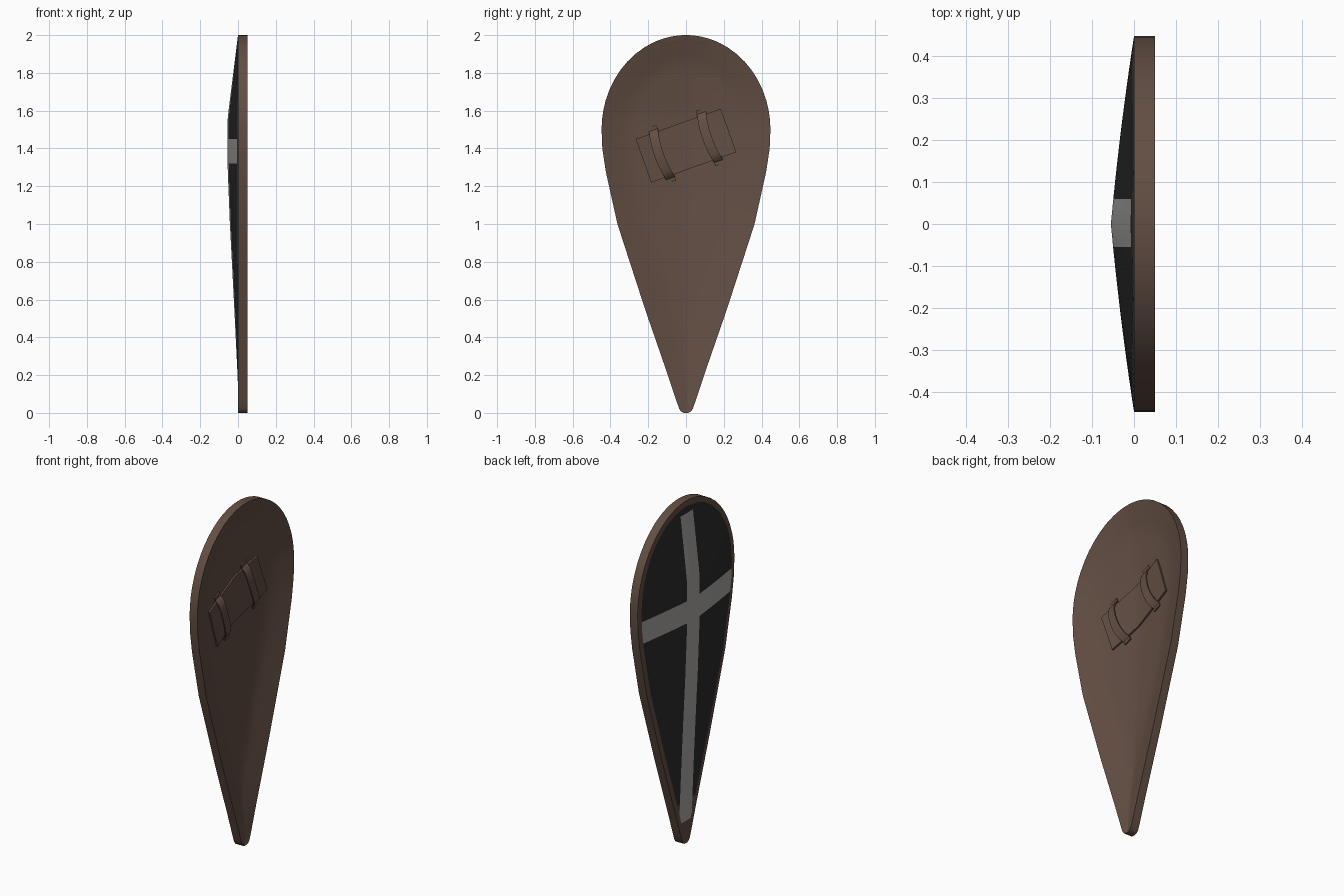
import bpy, bmesh, math
from mathutils import Vector

if "Cube" in bpy.data.objects:
    bpy.data.objects.remove(bpy.data.objects["Cube"])

def mat(name, c):
    m = bpy.data.materials.new(name)
    m.diffuse_color = (*c, 1)
    m.use_nodes = True
    m.node_tree.nodes["Principled BSDF"].inputs["Base Color"].default_value = m.diffuse_color
    return m

BROWN = mat("brown_wood", (0.124, 0.077, 0.057))
BLACK = mat("black_paint", (0.024, 0.024, 0.024))
GREY = mat("grey_paint", (0.39, 0.38, 0.37))

BORDER, RIM, CORE = 0.03, 0.05, 0.02
LOWER = [(0, .012), (.006, .025), (.022, .036), (.055, .048), (.2, .096), (.55, .217),
         (1.0, .363), (1.28, .425), (1.4, .443), (1.5, .447)]
RIDGE = [(0, 0), (.15, 0), (.6, .022), (1.0, .043), (1.3, .055), (1.56, .055), (2.0, 0)]

def lerp(table, z):
    for (a, p), (b, q) in zip(table, table[1:]):
        if z <= b:
            return p + (q - p) * (z - a) / (b - a)
    return table[-1][1]

def half_width(z):
    if z <= 1.5:
        return lerp(LOWER, z)
    return .447 * math.sqrt(max(0, 1 - ((z - 1.5) / .5) ** 2))

def inner_width(z):
    w = half_width(z)
    if z <= 1.5:
        return max(w - BORDER, .5 * w)
    k = 1 - ((z - 1.5) / (.5 - BORDER)) ** 2
    return max((.447 - BORDER) * math.sqrt(max(0, k)), .1 * w)

def front_x(y, z):
    t = min(1, abs(y) / half_width(z))
    return -lerp(RIDGE, z) * ((1 - t) + .25 * t * (1 - t))

def depth(y, z):
    """Board thickness: full at the rim, thinner in the hollow."""
    if z > 1.5:
        d = .47 * (1 - math.hypot(y / .447, (z - 1.5) / .5))
    else:
        d = half_width(z) - abs(y)
    return CORE + (RIM - CORE) * max(0, 1 - max(0, d) / .15)

def slab(name, rows, thick):
    """Closed sheet from a grid of points, thickened along +x."""
    bm = bmesh.new()
    A = [[bm.verts.new(p) for p in r] for r in rows]
    B = [[bm.verts.new(Vector(p) + Vector((thick(p[1], p[2]), 0, 0))) for p in r] for r in rows]
    n, m = len(rows), len(rows[0])
    for i in range(n - 1):
        for j in range(m - 1):
            bm.faces.new((A[i][j], A[i][j+1], A[i+1][j+1], A[i+1][j]))
            bm.faces.new((B[i][j], B[i+1][j], B[i+1][j+1], B[i][j+1]))
        for j in (0, m - 1):
            bm.faces.new((A[i][j], A[i+1][j], B[i+1][j], B[i][j]))
    for j in range(m - 1):
        for i in (0, n - 1):
            bm.faces.new((A[i][j], A[i][j+1], B[i][j+1], B[i][j]))
    bmesh.ops.recalc_face_normals(bm, faces=bm.faces)
    return name, bm

def finish(name, bm, mats):
    me = bpy.data.meshes.new(name)
    bm.to_mesh(me)
    bm.free()
    for m in mats:
        me.materials.append(m)
    ob = bpy.data.objects.new(name, me)
    bpy.context.collection.objects.link(ob)
    bpy.ops.object.select_all(action='DESELECT')
    ob.select_set(True)
    bpy.context.view_layer.objects.active = ob
    bpy.ops.object.shade_smooth_by_angle(angle=math.radians(35))
    return ob

# Shield body: dished teardrop board
zs = sorted({z for z, _ in LOWER} | {.1, .13, .25, .4, .75, .88, 1.15, 2 - BORDER} |
            {1.5 + .5 * math.sin(math.radians(a)) for a in
             (6, 12, 18, 25, 32, 39, 46, 53, 60, 66, 71, 76, 80, 84, 87, 89)})
rows = []
for z in zs:
    w, wi = half_width(z), inner_width(z)
    ys = [-w] + [wi * s / 8 for s in range(-8, 9)] + [w]
    rows.append([(front_x(y, z), y, z) for y in ys])
name, bm = slab("shield_board", rows, depth)

# Cut the painted cross into the board
for co, no in (((0, -.055, 0), (0, 1, 0)), ((0, .06, 0), (0, 1, 0)),
               ((0, 0, 1.32), (0, 0, 1)), ((0, 0, 1.45), (0, 0, 1))):
    bmesh.ops.bisect_plane(bm, geom=bm.verts[:] + bm.edges[:] + bm.faces[:],
                           plane_co=co, plane_no=no, dist=1e-5)
for f in bm.faces:
    c = f.calc_center_median()
    if f.normal.x > -.7 or abs(c.y) > inner_width(c.z) or c.z > 2 - BORDER:
        continue
    upright = -.055 < c.y < .06 and .13 < c.z < 1.94
    arm = 1.32 < c.z < 1.45
    if upright or arm:
        f.material_index = 2
    elif c.z > .25:
        f.material_index = 1
finish(name, bm, (BROWN, BLACK, GREY))

# Tilted frame for the padding and straps on the hollow side
ANG = math.radians(19.6)
def place(u, v, lift):
    y = u * math.cos(ANG) - v * math.sin(ANG)
    z = 1.415 + u * math.sin(ANG) + v * math.cos(ANG)
    return (front_x(y, z) + depth(y, z) + lift, y, z)

# Arm pad
rows = [[place(-.239 + .478 * i / 12, -.122 + .244 * j / 6, -.004) for j in range(7)]
        for i in range(13)]
finish(*slab("arm_pad", rows, lambda y, z: .014), (BROWN,))

# Two arched arm straps with flat feet
for side, label in ((-1, "left"), (1, "right")):
    rows = []
    for i in range(17):
        v = -.155 + .31 * i / 16
        k = max(0, 1 - (v / .135) ** 2)
        u0 = side * .135 - .016 * k
        x = place(u0, v, .038 * math.sqrt(k))[0]
        rows.append([(x, *place(u0 + d, v, 0)[1:]) for d in (-.025, .025)])
    finish(*slab(label + "_arm_strap", rows, lambda y, z: .008), (BROWN,))
